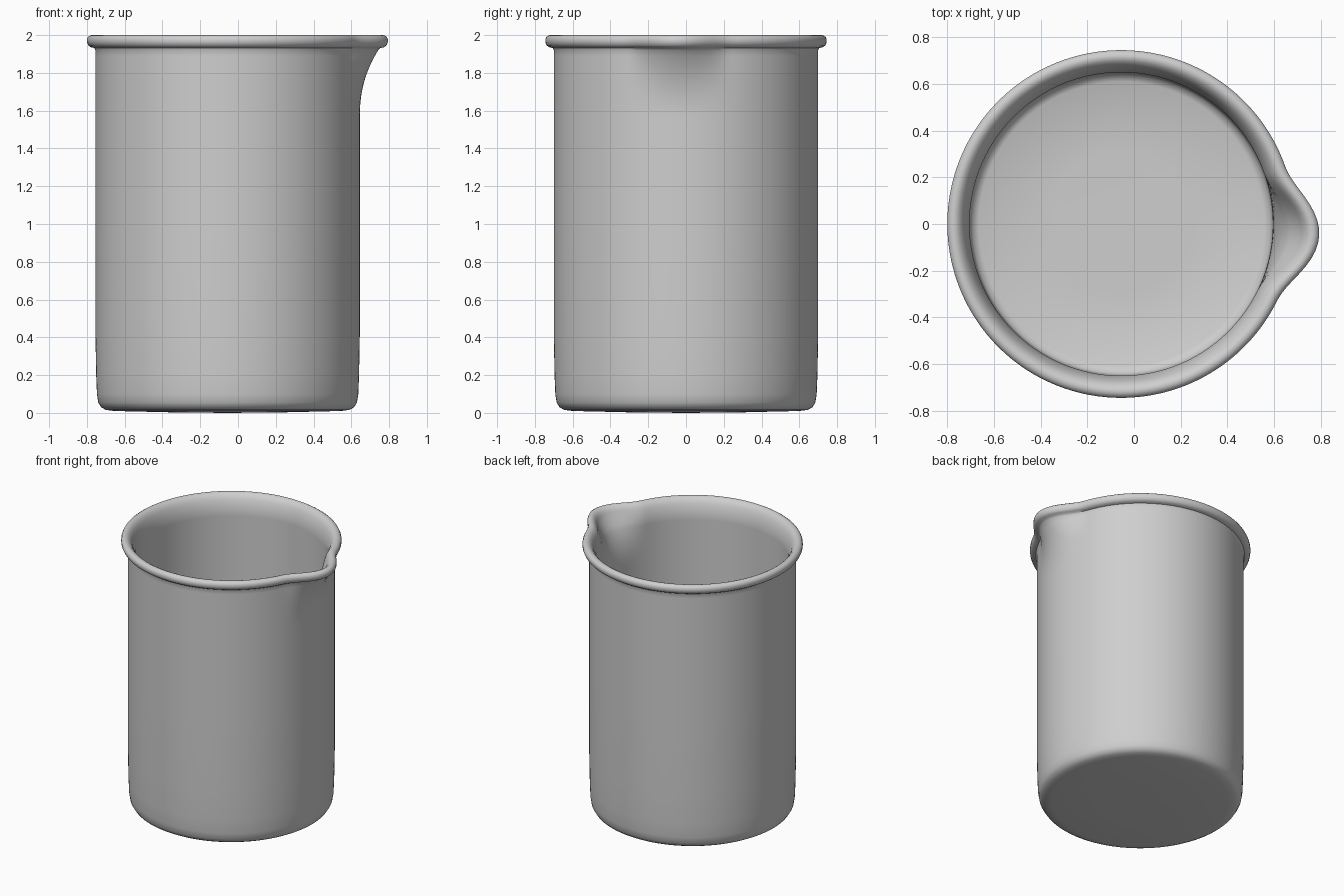
import bpy
import bmesh
import math

cube = bpy.data.objects.get("Cube")
if cube:
    bpy.data.objects.remove(cube, do_unlink=True)

SEGMENTS = 160
CENTRE_X = -0.055
SPOUT_ANGLE = math.radians(-3.4)
SPOUT_HALF_WIDTH = math.radians(23)
SPOUT_REACH = 0.105


def spout_push(angle, z):
    """Outward push that draws the wall and rim into a pouring lip."""
    away = abs(angle - SPOUT_ANGLE)
    away = min(away, 2 * math.pi - away)
    if away > SPOUT_HALF_WIDTH or z < 1.5:
        return 0.0
    across = 0.5 + 0.5 * math.cos(math.pi * away / SPOUT_HALF_WIDTH)
    rise = min(1.0, max(0.0, (z - 1.57) / 0.36))
    return SPOUT_REACH * across * rise ** 2.2


def wall(radius, low, high, steps):
    return [(radius, low + (high - low) * i / steps) for i in range(steps + 1)]


# Half section: underside, outer wall, rolled rim, inner wall, floor
profile = [(0.3, 0.003), (0.6, 0.01), (0.645, 0.016), (0.67, 0.03),
           (0.685, 0.055), (0.692, 0.1), (0.696, 0.2), (0.7, 0.42)]
profile += wall(0.7, 1.0, 1.5, 2) + wall(0.7, 1.56, 1.92, 12)
profile += [(0.706, 1.932), (0.725, 1.936), (0.738, 1.946), (0.745, 1.962),
            (0.745, 1.978), (0.739, 1.991), (0.726, 1.999), (0.712, 2.0),
            (0.698, 1.994), (0.684, 1.98), (0.672, 1.96), (0.66, 1.925)]
profile += wall(0.65, 1.56, 1.88, 10)[::-1]
profile += [(0.65, 1.0), (0.65, 0.4), (0.648, 0.1), (0.638, 0.068),
            (0.61, 0.055), (0.3, 0.05)]

bm = bmesh.new()
rings = []
for radius, z in profile:
    ring = []
    for i in range(SEGMENTS):
        a = SPOUT_ANGLE + 2 * math.pi * i / SEGMENTS
        r = radius + spout_push(a, z)
        ring.append(bm.verts.new((CENTRE_X + r * math.cos(a), r * math.sin(a), z)))
    rings.append(ring)

for lower, upper in zip(rings, rings[1:]):
    for i in range(SEGMENTS):
        j = (i + 1) % SEGMENTS
        bm.faces.new((lower[i], lower[j], upper[j], upper[i]))

# Close the underside and the floor with fans
for ring, z in ((rings[0], 0.0), (rings[-1], 0.05)):
    hub = bm.verts.new((CENTRE_X, 0, z))
    for i in range(SEGMENTS):
        bm.faces.new((hub, ring[i], ring[(i + 1) % SEGMENTS]))
bmesh.ops.recalc_face_normals(bm, faces=bm.faces[:])

mesh = bpy.data.meshes.new("beaker")
bm.to_mesh(mesh)
bm.free()
beaker = bpy.data.objects.new("beaker", mesh)
bpy.context.collection.objects.link(beaker)

# Single light grey material
grey = bpy.data.materials.new("light_grey")
grey.use_nodes = True
colour = (0.62, 0.62, 0.62, 1)
grey.diffuse_color = colour
for node in grey.node_tree.nodes:
    if node.type == "BSDF_PRINCIPLED":
        node.inputs["Base Color"].default_value = colour
mesh.materials.append(grey)

bpy.ops.object.select_all(action="DESELECT")
beaker.select_set(True)
bpy.context.view_layer.objects.active = beaker
bpy.ops.object.shade_smooth_by_angle(angle=math.radians(50))
